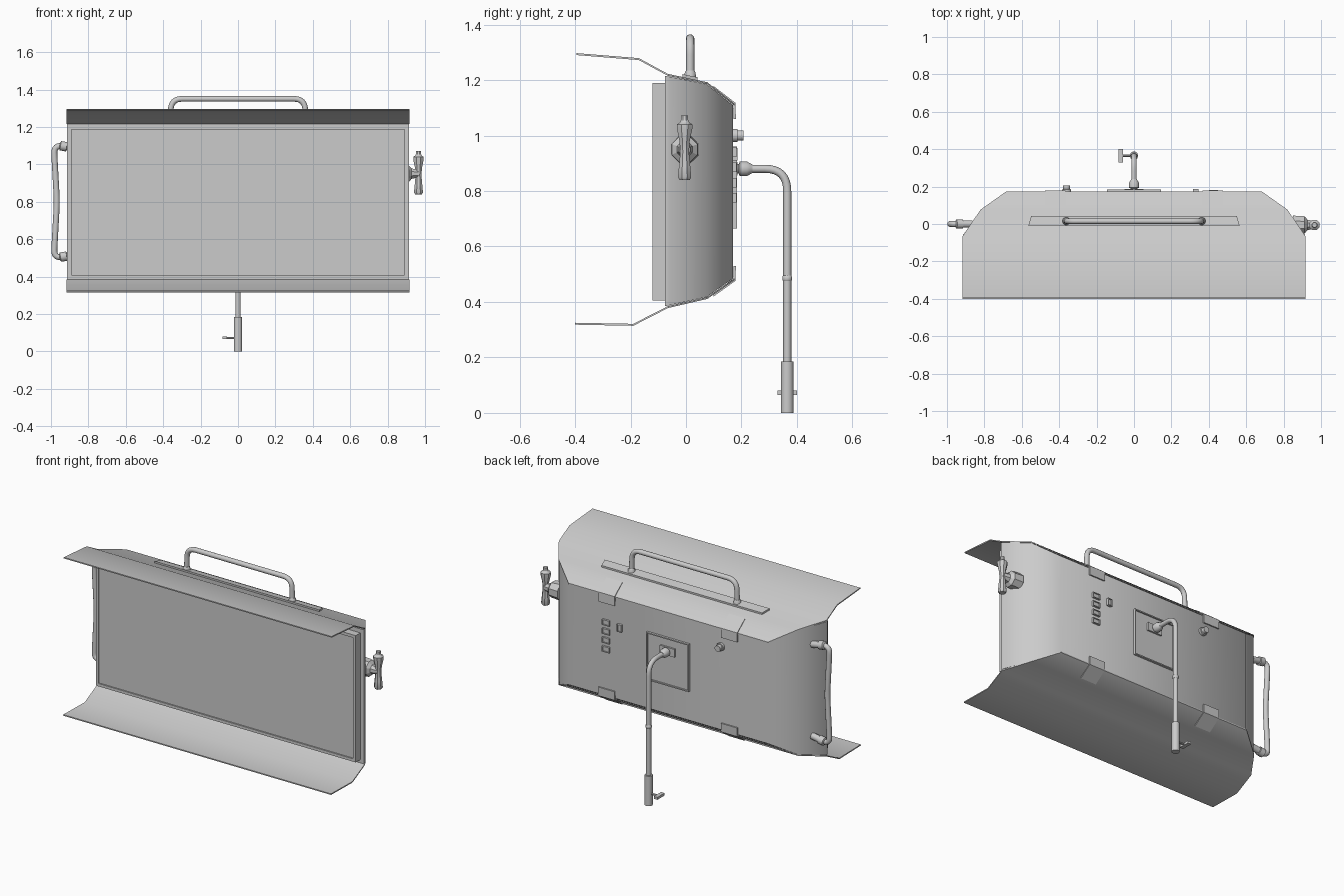
import bpy, bmesh, math
from mathutils import Vector, Matrix

if "Cube" in bpy.data.objects:
    bpy.data.objects.remove(bpy.data.objects["Cube"])

grey = bpy.data.materials.new("plain grey")
grey.use_nodes = True
colour = (0.6, 0.6, 0.6, 1)
grey.diffuse_color = colour
grey.node_tree.nodes["Principled BSDF"].inputs["Base Color"].default_value = colour


def finish(name, bm, angle=30):
    bmesh.ops.recalc_face_normals(bm, faces=bm.faces)
    mesh = bpy.data.meshes.new(name)
    bm.to_mesh(mesh)
    bm.free()
    mesh.materials.append(grey)
    ob = bpy.data.objects.new(name, mesh)
    bpy.context.collection.objects.link(ob)
    bpy.ops.object.select_all(action='DESELECT')
    ob.select_set(True)
    bpy.context.view_layer.objects.active = ob
    if angle:
        bpy.ops.object.shade_smooth_by_angle(angle=math.radians(angle))
    return ob


def skin(bm, rings, closed=True, cap=True):
    """Join successive rings of points with quads."""
    vs = [[bm.verts.new(p) for p in r] for r in rings]
    n = len(vs[0])
    for a, b in zip(vs, vs[1:]):
        for i in range(n if closed else n - 1):
            j = (i + 1) % n
            bm.faces.new((a[i], a[j], b[j], b[i]))
    if cap:
        bm.faces.new(vs[0])
        bm.faces.new(vs[-1])


def box(name, lo, hi, recess=None):
    lo, hi = Vector(lo), Vector(hi)
    bm = bmesh.new()
    size = hi - lo
    bmesh.ops.create_cube(bm, size=1, matrix=Matrix.Translation((lo + hi) / 2) @ Matrix.Diagonal((*size, 1)))
    if recess:
        side, border, depth = recess
        bm.normal_update()
        face = max(bm.faces, key=lambda f: f.normal.y * side)
        bmesh.ops.inset_region(bm, faces=[face], thickness=border)
        inner = bmesh.ops.extrude_discrete_faces(bm, faces=[face])["faces"][0]
        for v in inner.verts:
            v.co.y -= side * depth
    return finish(name, bm, 0)


def lathe(name, origin, axis, profile, sides=12, angle=40):
    """Profile of (distance along axis, radius)."""
    bm = bmesh.new()
    turn = Vector(axis).to_track_quat('Z', 'Y')
    rings = [[Vector(origin) + turn @ Vector((r * math.cos(t), r * math.sin(t), d))
              for t in [math.tau * (k + 0.5) / sides for k in range(sides)]] for d, r in profile]
    skin(bm, rings)
    return finish(name, bm, angle)


def tube(name, points, radius, bend, sides=12, steps=8):
    """Round tube along a planar path with filleted corners."""
    pts = [Vector(p) for p in points]
    path = [pts[0]]
    for a, b, c in zip(pts, pts[1:], pts[2:]):
        u, w = (a - b).normalized(), (c - b).normalized()
        cut = min(bend, (a - b).length * 0.49, (c - b).length * 0.49)
        p, q = b + u * cut, b + w * cut
        for k in range(steps + 1):
            t = k / steps
            path.append(p * (1 - t) ** 2 + b * 2 * t * (1 - t) + q * t ** 2)
    path.append(pts[-1])
    normal = (pts[1] - pts[0]).cross(pts[2] - pts[1]).normalized()
    rings = []
    for i, p in enumerate(path):
        tangent = (path[min(i + 1, len(path) - 1)] - path[max(i - 1, 0)]).normalized()
        side = tangent.cross(normal)
        rings.append([p + radius * (math.cos(t) * normal + math.sin(t) * side)
                      for t in [math.tau * k / sides for k in range(sides)]])
    bm = bmesh.new()
    skin(bm, rings)
    return finish(name, bm, 50)


def sheet(name, rows, thickness, centre=0, angle=30):
    """Bent plate from rows of (half width, y, z)."""
    bm = bmesh.new()
    rings = []
    for lift in (0, thickness):
        rings.append([(centre - w, y, z + lift) for w, y, z in rows])
        rings.append([(centre + w, y, z + lift) for w, y, z in rows])
    rings = [rings[0], rings[1], rings[3], rings[2], rings[0]]
    skin(bm, rings, closed=False, cap=False)
    bmesh.ops.remove_doubles(bm, verts=bm.verts, dist=1e-5)
    bmesh.ops.holes_fill(bm, edges=bm.edges)
    return finish(name, bm, angle)


# Housing wrapped round the back, with sloping top and bottom
housing = [(0.915, -0.075, 0.385, 1.215), (0.915, -0.06, 0.388, 1.212),
           (0.815, 0.075, 0.418, 1.185), (0.68, 0.17, 0.485, 1.108)]
bm = bmesh.new()
skin(bm, [[(-w, y, lo), (w, y, lo), (w, y, hi), (-w, y, hi)] for w, y, lo, hi in housing])
finish("housing", bm, 42)

# Screen block with a recessed pane
box("screen", (-0.89, -0.12, 0.405), (0.89, -0.07, 1.19), (-1, 0.025, 0.008))

# Top and bottom shades
sheet("top_shade", [(0.917, -0.395, 1.29), (0.917, -0.17, 1.272), (0.917, -0.065, 1.215),
                    (0.82, 0.077, 1.185), (0.683, 0.174, 1.108)], 0.007)
sheet("bottom_shade", [(0.917, -0.4, 0.318), (0.917, -0.19, 0.314), (0.917, -0.065, 0.378),
                       (0.82, 0.077, 0.411), (0.683, 0.174, 0.478)], 0.007)

# Clips folded over the rear edges
for x in (-0.42, 0.42):
    bm = bmesh.new()
    for profile in ([(0.10, 1.178), (0.178, 1.118), (0.18, 1.06), (0.172, 1.06), (0.17, 1.105), (0.10, 1.16)],
                    [(0.10, 0.42), (0.178, 0.476), (0.18, 0.53), (0.172, 0.53), (0.17, 0.485), (0.10, 0.43)]):
        skin(bm, [[(x + s, y, z) for y, z in profile] for s in (-0.055, 0.055)])
    finish("clips", bm, 0)

# Carrying handle on its mounting strip
sheet("handle_strip", [(0.565, -0.012, 1.205), (0.55, 0.042, 1.194)], 0.016)
tube("top_handle", [(-0.362, 0.015, 1.2), (-0.358, 0.015, 1.35), (0.358, 0.015, 1.35), (0.362, 0.015, 1.2)],
     0.015, 0.06)
for x in (-0.362, 0.362):
    lathe("handle_foot", (x, 0.015, 1.2), (0, 0, 1), [(0, 0.023), (0.028, 0.02), (0.034, 0.016)])

# Side grip
tube("side_grip", [(-0.87, 0, 1.085), (-0.985, 0, 1.105), (-0.968, 0, 0.8), (-0.985, 0, 0.495), (-0.87, 0, 0.52)],
     0.016, 0.05)
for z, tilt in ((1.085, 0.17), (0.518, -0.17)):
    lathe("grip_socket", (-0.865, 0, z), (-1, 0, tilt), [(0, 0.02), (0.05, 0.02), (0.052, 0.026), (0.085, 0.026), (0.09, 0.017)])

# Clamp lever
lathe("lever_base", (0.85, -0.005, 0.95), (1, 0, 0), [(0, 0.054), (0.062, 0.05), (0.078, 0.03), (0.115, 0.022)], 8, 20)
lathe("lever", (0.965, -0.005, 0.84), (0, 0, 1),
      [(0, 0.02), (0.01, 0.026), (0.05, 0.022), (0.10, 0.017), (0.14, 0.02), (0.185, 0.03),
       (0.2, 0.03), (0.206, 0.02), (0.216, 0.014), (0.232, 0.014)], 8, 35)

# Rear mounting plate and pole
box("mount_plate", (-0.145, 0.165, 0.665), (0.145, 0.184, 0.96), (1, 0.01, 0.009))
box("mount_block", (-0.05, 0.17, 0.855), (0.05, 0.186, 0.905))
lathe("pole_connector", (0, 0.17, 0.88), (0, 1, 0),
      [(0, 0.018), (0.02, 0.018), (0.024, 0.027), (0.05, 0.027), (0.062, 0.02), (0.07, 0.016)])
tube("pole", [(0, 0.2, 0.88), (0, 0.365, 0.88), (0, 0.365, 0.1)], 0.0145, 0.125)
lathe("pole_collar", (0, 0.365, 0.475), (0, 0, 1), [(0, 0.015), (0.004, 0.018), (0.016, 0.018), (0.02, 0.015)])
lathe("pole_sleeve", (0, 0.365, 0), (0, 0, 1), [(0, 0.023), (0.185, 0.023)], 16)
lathe("pin", (0, 0.365, 0.072), (-1, 0, 0), [(0, 0.006), (0.07, 0.006)], 8)
box("pin_grip", (-0.084, 0.33, 0.065), (-0.06, 0.4, 0.08))

# Rear buttons and dial
for z in (0.94, 0.885, 0.83, 0.775):
    box("button", (0.4, 0.165, z - 0.017), (0.45, 0.182, z + 0.017), (1, 0.006, 0.006))
box("switch", (0.315, 0.165, 0.91), (0.345, 0.186, 0.955), (1, 0.006, 0.006))
lathe("dial", (-0.36, 0.165, 1.0), (0, 1, 0), [(0, 0.025), (0.02, 0.025), (0.021, 0.019), (0.042, 0.019)])
